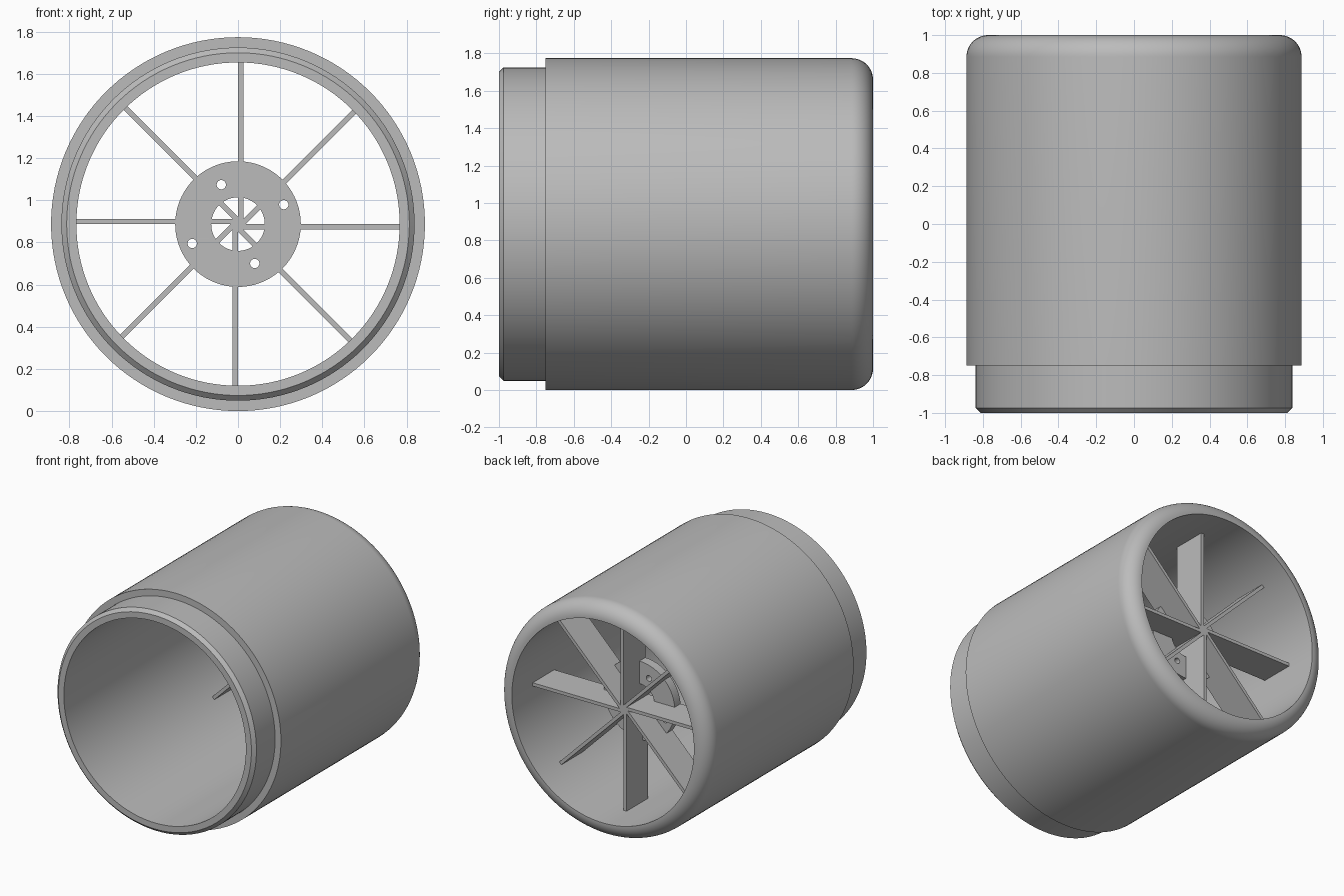
import bpy, bmesh, math
from mathutils import Matrix, Vector

old = bpy.data.objects.get("Cube")
if old:
    bpy.data.objects.remove(old, do_unlink=True)

R = 0.887        # outer radius, also the height of the axis
BORE = 0.767
AXIS = Vector((0, 0, R))

grey = bpy.data.materials.new("plain_grey")
grey.use_nodes = True
grey.diffuse_color = (0.5, 0.5, 0.5, 1)
grey.node_tree.nodes["Principled BSDF"].inputs["Base Color"].default_value = (0.5, 0.5, 0.5, 1)


def finish(bm, name, smooth=True):
    """Turn a bmesh built around the y axis into a finished object."""
    bmesh.ops.remove_doubles(bm, verts=bm.verts, dist=1e-5)
    bmesh.ops.recalc_face_normals(bm, faces=bm.faces)
    mesh = bpy.data.meshes.new(name)
    bm.to_mesh(mesh)
    bm.free()
    mesh.materials.append(grey)
    obj = bpy.data.objects.new(name, mesh)
    obj.location = AXIS
    bpy.context.collection.objects.link(obj)
    if smooth:
        bpy.ops.object.select_all(action='DESELECT')
        obj.select_set(True)
        bpy.context.view_layer.objects.active = obj
        bpy.ops.object.shade_smooth_by_angle(angle=math.radians(30))
    return obj


# Duct shell: lathed wall with chamfered spigot, step and rounded rear lip
fillet = 0.115
profile = [(BORE, -1), (0.813, -1), (0.838, -0.975), (0.838, -0.75), (R, -0.75)]
for i in range(13):
    a = math.pi / 2 * i / 12
    profile.append((R - fillet + fillet * math.cos(a), 1 - fillet + fillet * math.sin(a)))
profile.append((BORE, 1))

bm = bmesh.new()
ring = [bm.verts.new((r, y, 0)) for r, y in profile]
edges = [bm.edges.new((v, ring[(i + 1) % len(ring)])) for i, v in enumerate(ring)]
bmesh.ops.spin(bm, geom=ring + edges, cent=(0, 0, 0), axis=(0, 1, 0),
               angle=math.tau, steps=128, use_merge=True)
finish(bm, "duct_shell")

# Stator vanes: eight thin radial plates, each set to one side of its radius
FRONT, REAR, THICK, REACH = 0.49, 0.75, 0.025, 0.775
for i in range(8):
    bm = bmesh.new()
    bmesh.ops.create_cube(bm, size=1)
    bmesh.ops.scale(bm, verts=bm.verts, vec=(THICK, REAR - FRONT, REACH))
    bmesh.ops.translate(bm, verts=bm.verts, vec=(THICK / 2, (FRONT + REAR) / 2, REACH / 2))
    bmesh.ops.rotate(bm, verts=bm.verts, cent=(0, 0, 0),
                     matrix=Matrix.Rotation(math.tau * i / 8, 3, 'Y'))
    finish(bm, f"stator_vane_{i + 1}", smooth=False)

# Motor mount: flat disc with a centre opening and four screw holes
HUB_THICK = 0.07
curve = bpy.data.curves.new("motor_mount_outline", 'CURVE')
curve.dimensions = '2D'
curve.fill_mode = 'BOTH'
curve.extrude = HUB_THICK / 2


def circle(radius, cx=0, cy=0, sides=32):
    spline = curve.splines.new('POLY')
    spline.points.add(sides - 1)
    for k, p in enumerate(spline.points):
        a = math.tau * k / sides
        p.co = (cx + radius * math.cos(a), cy + radius * math.sin(a), 0, 1)
    spline.use_cyclic_u = True


circle(0.298, sides=96)
circle(0.127, sides=64)
for k in range(4):
    a = math.radians(23 + 90 * k)
    d = (0.236, 0.203)[k % 2]
    circle(0.022, d * math.cos(a), d * math.sin(a))

outline = bpy.data.objects.new("motor_mount_outline", curve)
bpy.context.collection.objects.link(outline)
bpy.context.view_layer.update()
bm = bmesh.new()
bm.from_mesh(outline.to_mesh())
outline.to_mesh_clear()
bpy.data.objects.remove(outline, do_unlink=True)
bmesh.ops.rotate(bm, verts=bm.verts, cent=(0, 0, 0), matrix=Matrix.Rotation(math.pi / 2, 3, 'X'))
bmesh.ops.translate(bm, verts=bm.verts, vec=(0, FRONT + HUB_THICK / 2, 0))
finish(bm, "motor_mount")
